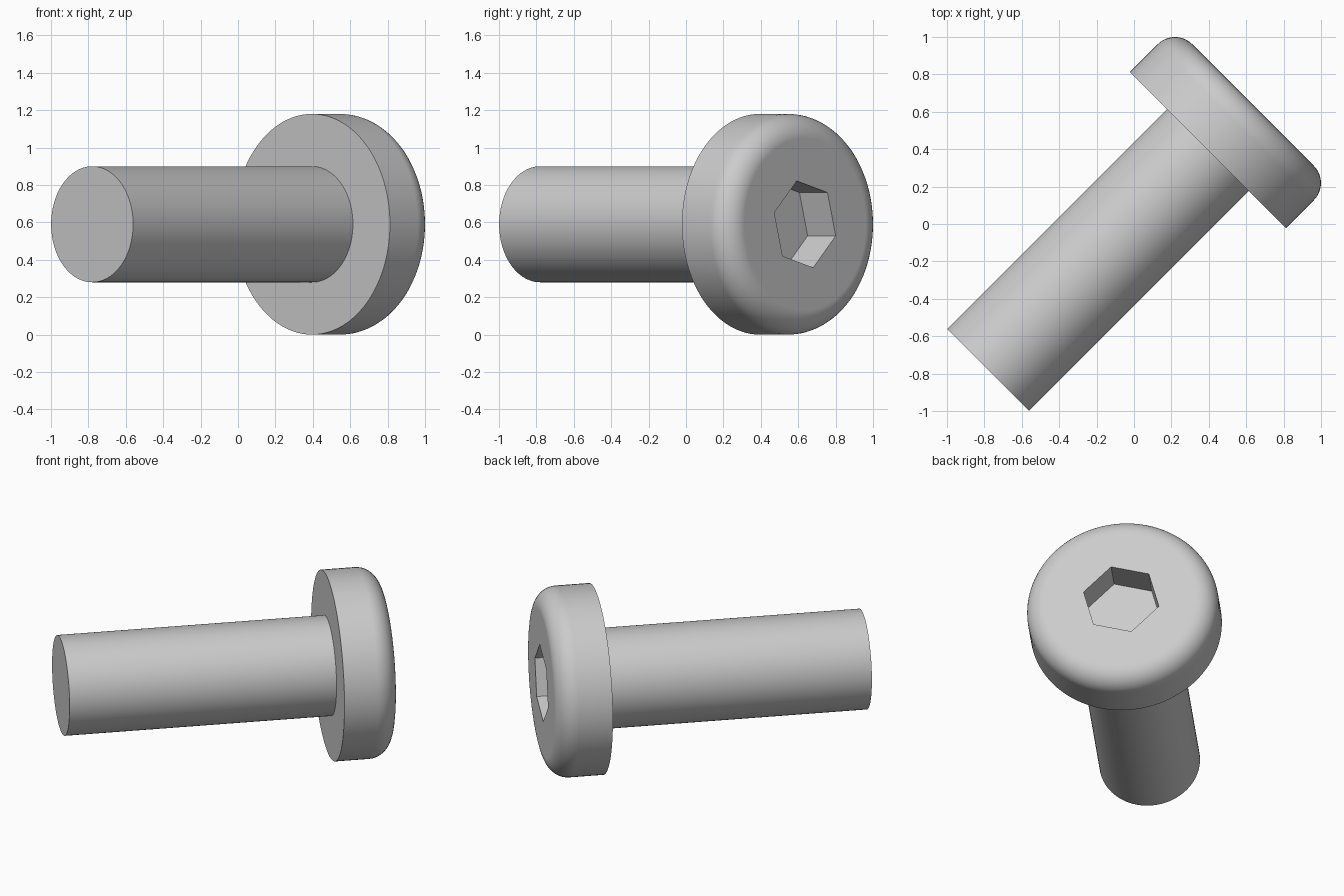
import bpy, bmesh, math
from mathutils import Matrix, Vector

if "Cube" in bpy.data.objects:
    bpy.data.objects.remove(bpy.data.objects["Cube"])

SEGMENTS = 96
HEAD_R, SHAFT_R = 0.59, 0.31
TIP, UNDER, TOP = -1.103, 0.559, 0.90      # positions along the bolt axis
FILLET = 0.13
HEX_R, HEX_DEPTH, HEX_TURN = 0.24, 0.212, math.radians(45)

# Bolt frame: local z runs along the axis, local y is world up
side = Vector((-1, 1, 0)).normalized()
up = Vector((0, 0, 1))
axis = side.cross(up)
FRAME = Matrix((side, up, axis)).transposed().to_4x4()
FRAME.translation = (0, 0, HEAD_R)

steel = bpy.data.materials.new("grey_steel")
steel.diffuse_color = (0.6, 0.6, 0.6, 1)
steel.use_nodes = True
steel.node_tree.nodes["Principled BSDF"].inputs["Base Color"].default_value = steel.diffuse_color


def loft(name, profile, sides, turn=0.0):
    """Closed solid of regular rings, from (radius, height) pairs."""
    bm = bmesh.new()
    rings = []
    for r, h in profile:
        angles = [turn + 2 * math.pi * i / sides for i in range(sides)]
        rings.append([bm.verts.new((r * math.cos(a), r * math.sin(a), h))
                      for a in angles])
    for a, b in zip(rings, rings[1:]):
        for i in range(sides):
            j = (i + 1) % sides
            bm.faces.new((a[i], a[j], b[j], b[i]))
    bm.faces.new(rings[0][::-1])
    bm.faces.new(rings[-1])
    bmesh.ops.recalc_face_normals(bm, faces=bm.faces)
    mesh = bpy.data.meshes.new(name)
    bm.to_mesh(mesh)
    bm.free()
    mesh.materials.append(steel)
    obj = bpy.data.objects.new(name, mesh)
    bpy.context.collection.objects.link(obj)
    obj.matrix_world = FRAME
    return obj


def activate(obj):
    bpy.ops.object.select_all(action='DESELECT')
    obj.select_set(True)
    bpy.context.view_layer.objects.active = obj


# Bolt body: shaft, head underside, head wall and rounded rim
profile = [(SHAFT_R, TIP), (SHAFT_R, UNDER), (HEAD_R, UNDER)]
for i in range(11):
    a = math.pi / 2 * i / 10
    profile.append((HEAD_R - FILLET + FILLET * math.cos(a),
                    TOP - FILLET + FILLET * math.sin(a)))
bolt = loft("bolt", profile, SEGMENTS)

# Hexagonal socket cut into the head
cutter = loft("socket_cutter", [(HEX_R, TOP - HEX_DEPTH), (HEX_R, TOP + 0.2)],
              6, HEX_TURN)
cutter.hide_render = True
activate(bolt)
cut = bolt.modifiers.new("socket", 'BOOLEAN')
cut.operation = 'DIFFERENCE'
cut.solver = 'EXACT'
cut.object = cutter
bpy.ops.object.modifier_apply(modifier=cut.name)
bpy.data.objects.remove(cutter)

# Smooth round surfaces, crisp edges and flat caps
activate(bolt)
bpy.ops.object.shade_smooth_by_angle(angle=math.radians(30))
weighted = bolt.modifiers.new("flat_caps", 'WEIGHTED_NORMAL')
weighted.keep_sharp = True
